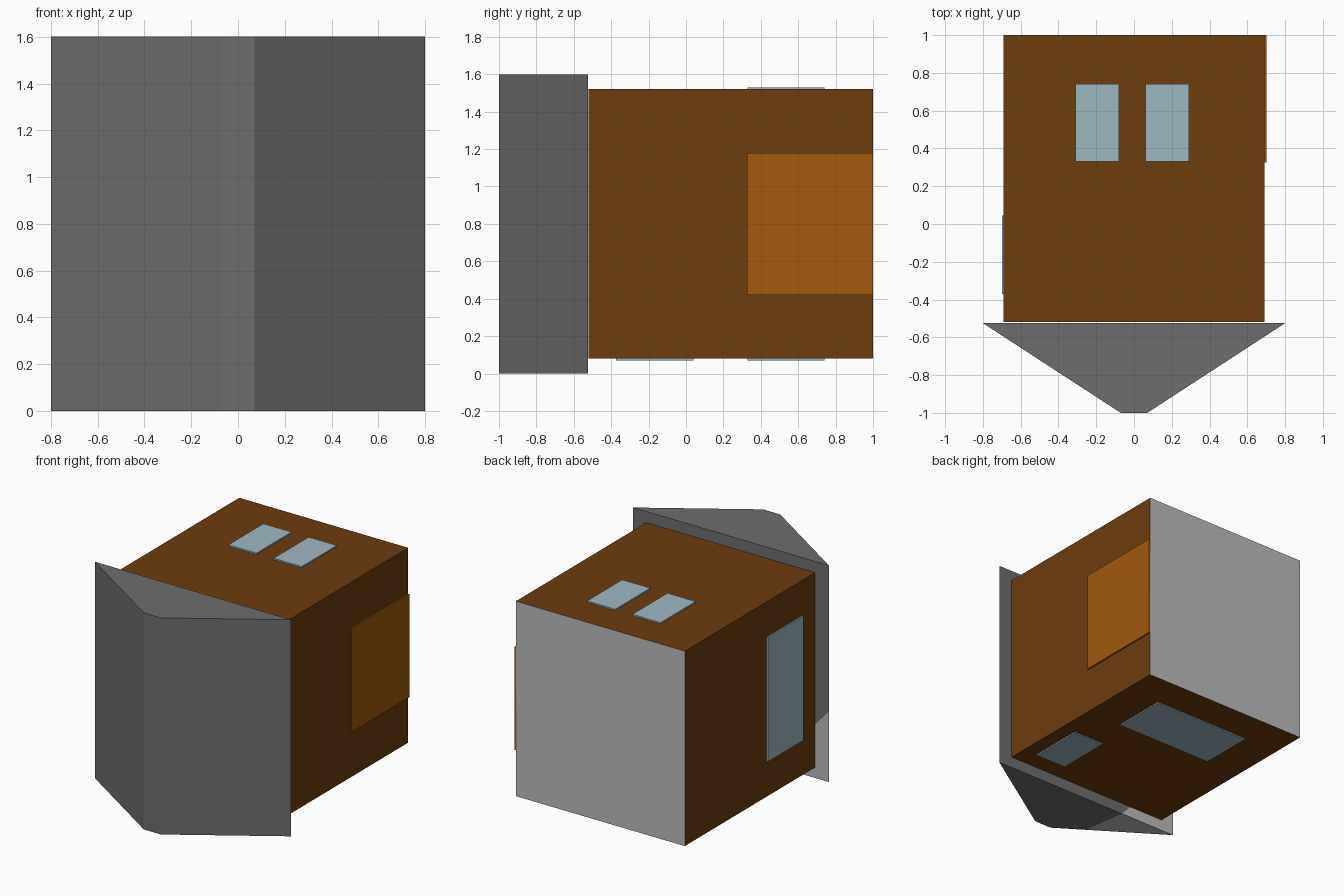
import bpy, bmesh
from mathutils import Vector

if "Cube" in bpy.data.objects:
    bpy.data.objects.remove(bpy.data.objects["Cube"])


def material(name, rgb):
    m = bpy.data.materials.new(name)
    m.diffuse_color = (*rgb, 1)
    m.use_nodes = True
    m.node_tree.nodes["Principled BSDF"].inputs["Base Color"].default_value = m.diffuse_color
    return m


BROWN = material("brown wall", (0.155, 0.045, 0.004))
ORANGE = material("orange door", (0.36, 0.10, 0.004))
GREY = material("dark grey roof", (0.155, 0.155, 0.155))
LIGHT = material("light grey floor", (0.50, 0.50, 0.50))
GLASS = material("pale blue glass", (0.34, 0.48, 0.54))


def finish(name, bm, *mats):
    bmesh.ops.recalc_face_normals(bm, faces=bm.faces)
    me = bpy.data.meshes.new(name)
    bm.to_mesh(me)
    bm.free()
    for m in mats:
        me.materials.append(m)
    ob = bpy.data.objects.new(name, me)
    bpy.context.collection.objects.link(ob)
    return ob


def box_mesh(x, y, z):
    bm = bmesh.new()
    bmesh.ops.create_cube(bm, size=1)
    for v in bm.verts:
        v.co = [(r[0] + r[1]) / 2 + c * (r[1] - r[0])
                for c, r in zip(v.co, (x, y, z))]
    return bm


# House body lying on its side; the floor faces +y
bm = box_mesh((-0.69, 0.69), (-0.52, 1), (0.08, 1.52))
for f in bm.faces:
    f.material_index = int(f.normal.y > 0.9)
finish("house_body", bm, BROWN, LIGHT)

# Roof: flat-ridged profile extruded along z
bm = bmesh.new()
profile = [(-0.8, -0.525), (-0.07, -1), (0.07, -1), (0.8, -0.525)]
base = bm.faces.new([bm.verts.new((x, y, 0)) for x, y in profile])
ext = bmesh.ops.extrude_face_region(bm, geom=[base])
bmesh.ops.translate(bm, vec=(0, 0, 1.6),
                    verts=[g for g in ext["geom"] if isinstance(g, bmesh.types.BMVert)])
bmesh.ops.recalc_face_normals(bm, faces=bm.faces)
# Light patch on the hidden lower corner of the eaves
a, b, c = Vector((-0.8, -0.525, 0.52)), Vector((-0.33, -0.525, 0)), Vector((-0.28, -0.86, 0))
n = (b - a).cross(c - a).normalized()
if n.x > 0:
    n = -n
bmesh.ops.bisect_plane(bm, geom=bm.verts[:] + bm.edges[:] + bm.faces[:],
                       plane_co=a, plane_no=n)
for f in bm.faces:
    f.normal_update()
    corner = (f.calc_center_median() - a).dot(n) > 0
    f.material_index = int(corner and (f.normal.y > 0.9 or f.normal.z < -0.9))
finish("roof", bm, GREY, LIGHT)

# Door and windows as thin plates
plates = [
    ("door", (0.685, 0.702), (0.325, 1), (0.42, 1.18), ORANGE),
    ("top_window_left", (-0.31, -0.08), (0.33, 0.74), (1.515, 1.53), GLASS),
    ("top_window_right", (0.06, 0.29), (0.33, 0.74), (1.515, 1.53), GLASS),
    ("side_window", (-0.70, -0.685), (-0.37, 0.045), (0.34, 1.26), GLASS),
    ("under_window_small", (0.325, 0.58), (-0.375, 0.04), (0.071, 0.085), GLASS),
    ("under_window_large", (-0.40, 0.40), (0.33, 0.74), (0.071, 0.085), GLASS),
]
for name, x, y, z, mat in plates:
    finish(name, box_mesh(x, y, z), mat)
